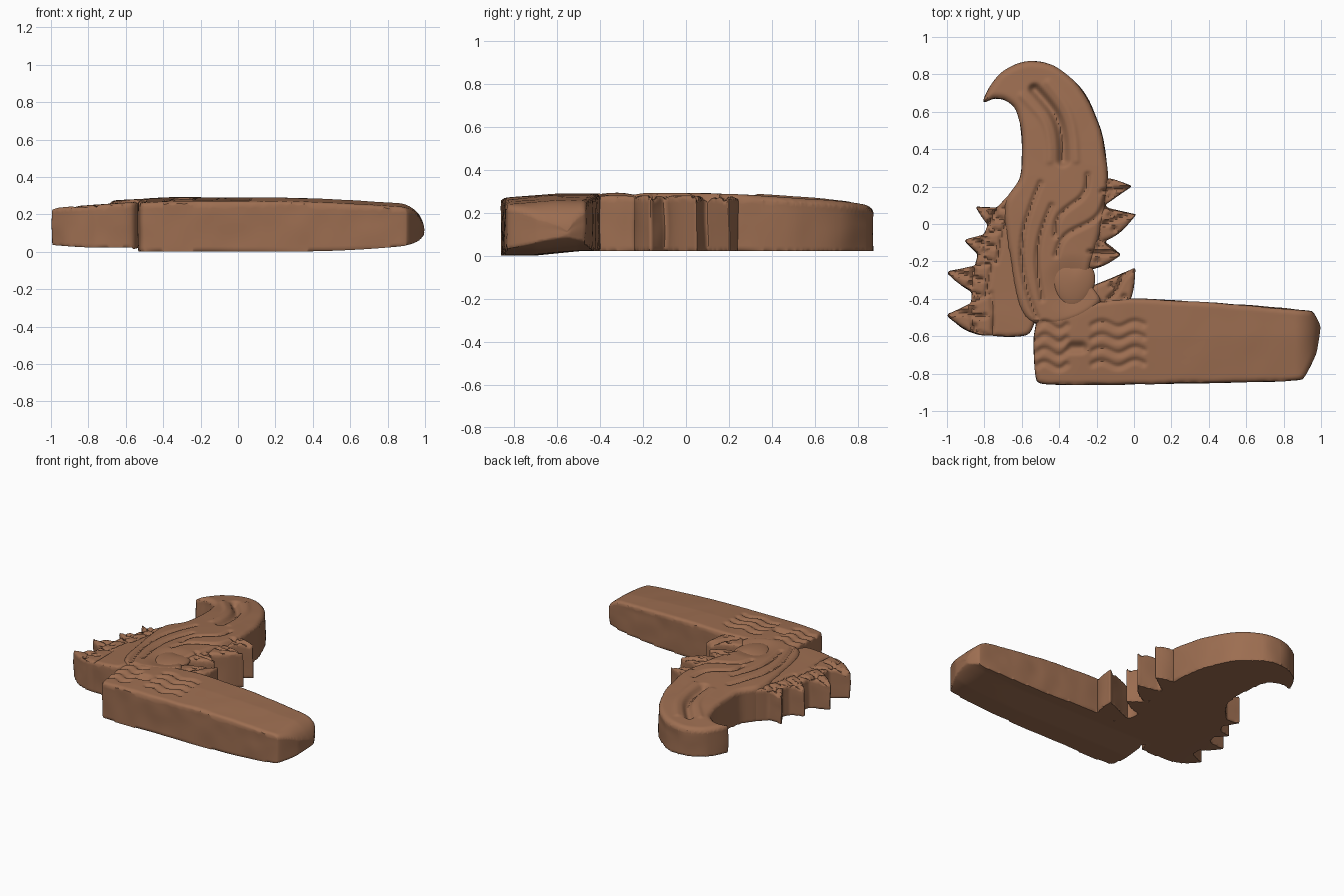
import bpy, bmesh, math
from mathutils import Vector, kdtree, noise

if "Cube" in bpy.data.objects:
    bpy.data.objects.remove(bpy.data.objects["Cube"])

wood = bpy.data.materials.new("carved brown wood")
wood.diffuse_color = (0.335, 0.155, 0.082, 1)
wood.use_nodes = True
wood.node_tree.nodes["Principled BSDF"].inputs["Base Color"].default_value = wood.diffuse_color


def spline(pts, k):
    """Densely sampled smooth closed line through a few 2D points."""
    P = [Vector((p[0], p[1], 0)) for p in pts]
    n, out = len(P), []
    for i in range(n):
        a, b = P[i], P[(i + 1) % n]
        L = (b - a).length
        ta = (b - P[i - 1]).normalized() * L * k
        tb = (P[(i + 2) % n] - a).normalized() * L * k
        m = max(3, int(L / .009))
        for j in range(m):
            t = j / m
            out.append(a * (2*t**3 - 3*t*t + 1) + ta * (t**3 - 2*t*t + t)
                       + b * (3*t*t - 2*t**3) + tb * (t**3 - t*t))
    return out


def bow(x0, y0, x1, y1, bend, waves=1, n=50):
    """Line from one point to another, bent sideways by sine waves."""
    a, b = Vector((x0, y0, 0)), Vector((x1, y1, 0))
    side = Vector((y0 - y1, x1 - x0, 0)).normalized()
    return [a.lerp(b, i / n) + side * bend * math.sin(math.pi * waves * i / n)
            for i in range(n + 1)]


def tree(points):
    kd = kdtree.KDTree(len(points))
    for i, p in enumerate(points):
        kd.insert(p, i)
    kd.balance()
    return kd


STROKES = []


def stroke(line, half_width, height):
    STROKES.append((half_width, height, tree(line)))


def leaf(tip_x, tip_y, base_x, base_y, width, bend):
    """Flame-shaped leaf outline; also carves its vein and two curls."""
    mid = bow(base_x, base_y, tip_x, tip_y, bend, n=10)
    d = (mid[-1] - mid[0]).normalized()
    side = Vector((-d.y, d.x, 0))
    half = [width * (1 - (i / 10) ** 1.6) for i in range(10)]
    stroke(bow(base_x, base_y, tip_x, tip_y, bend * .6, 2)[8:44], .022, -.02)
    for s in (-1, 1):
        stroke([mid[4] + side * s * half[4] * .55], .026, -.02)
    return ([p + side * h for p, h in zip(mid, half)] + [mid[-1]]
            + [p - side * h for p, h in reversed(list(zip(mid, half)))])


def top(x, y):
    z = .293 - .07 * max(0, -x - .3) ** 1.3 - .05 * (max(0, y) / .86) ** 1.5
    return z - .03 * (max(0, x - .2) / .65) ** 1.5 - .02 * max(0, (-.6 - y) / .25)


def bottom(x, y):
    z = .022 - .02 * min(1, max(0, (-.5 - y) / .2)) * (x > -.56)
    return z + .03 * (max(0, x - .3) / .6) ** 2 + .12 * max(0, -x - .75) ** 1.5


def carve(x, y):
    s, p = 0, Vector((x, y, 0))
    for w, h, kd in STROKES:
        d = kd.find(p)[2]
        if d < w:
            s += h * (1 + math.cos(math.pi * d / w)) / 2
    return max(s, -.045)


def finish(ob):
    ob.data.materials.clear()
    ob.data.materials.append(wood)
    bpy.ops.object.select_all(action="DESELECT")
    ob.select_set(True)
    bpy.context.view_layer.objects.active = ob
    bpy.ops.object.shade_smooth_by_angle(angle=math.radians(40))


def slab(name, outlines, k, drop=0, r=.03):
    """Cut outlines from thick board, merge them, round the top edge and carve."""
    H = .25
    lines = [spline(o, k) for o in outlines]
    edge = tree([p for line in lines for p in line])
    bm = bmesh.new()
    for line in lines:
        f = bm.faces.new([bm.verts.new(p) for p in line])
        low = list(f.verts)
        ext = bmesh.ops.extrude_face_region(bm, geom=[f])["geom"]
        bmesh.ops.translate(bm, vec=(0, 0, H),
                            verts=[v for v in ext if isinstance(v, bmesh.types.BMVert)])
        if not f.is_valid:
            bm.faces.new(low)
    bmesh.ops.triangulate(bm, faces=bm.faces[:])
    bmesh.ops.recalc_face_normals(bm, faces=bm.faces[:])
    me = bpy.data.meshes.new(name)
    bm.to_mesh(me)
    bm.free()
    ob = bpy.data.objects.new(name, me)
    bpy.context.collection.objects.link(ob)
    bpy.context.view_layer.objects.active = ob
    mod = ob.modifiers.new("remesh", "REMESH")
    mod.mode, mod.voxel_size = "VOXEL", .01
    bpy.ops.object.modifier_apply(modifier=mod.name)
    for v in ob.data.vertices:
        x, y, z = v.co
        u = min(1, max(0, z / H))
        lo, hi = bottom(x, y), top(x, y) - drop
        w = max(0, (u - .7) / .3)
        nz = lo + (hi - lo) * u
        if w > 0:
            d = edge.find(Vector((x, y, 0)))[2]
            if d < r:
                nz -= w * r * (1 - math.sqrt(1 - (1 - d / r) ** 2))
            nz += w * carve(x, y)
        # worn round end of the beam
        t = min(1, max(0, (x - .86) / .135))
        nz = .1 + (nz - .1) * (.1 + .9 * math.sqrt(1 - t * t))
        # uneven hand-cut surface
        n = noise.noise(Vector((x, y, z)) * 7) * .005
        v.co = (x + n * .8, y + n, max(0, nz + n * .4 * u))
    finish(ob)


# Leaf outlines, left and right of the horn
left = [leaf(-.845, .09, -.68, .02, .07, .01), leaf(-.905, -.085, -.72, -.12, .085, .01),
        leaf(-1, -.255, -.78, -.30, .085, .01), leaf(-1, -.485, -.76, -.48, .11, .02)]
right = [leaf(-.015, .20, -.20, .16, .075, .01), leaf(.01, .05, -.20, 0, .095, -.01),
         leaf(-.07, -.165, -.27, -.14, .10, -.01), leaf(.005, -.235, -.17, -.42, .11, -.02)]

# Horn slot, then flutes down its root
stroke(bow(-.53, .72, -.38, .34, .05), .045, -.04)
for s in (-.07, .07):
    stroke(bow(-.53 + s, .72 + s / 2, -.38 + s, .34, .05), .03, .008)
for f in [(-.25, .26, -.42, -.06, .03, 2), (-.15, .14, -.42, -.17, .03, 2),
          (-.50, .22, -.52, -.50, -.09, 1), (-.44, .10, -.49, -.40, -.05, 1)]:
    stroke(bow(*f), .024, -.016)

# Hollow around the heart, eye hollow and wavy lines on the beam
stroke([Vector((-.33, -.33, 0))], .18, -.024)
stroke(bow(-.33, -.66, -.28, -.66, 0), .045, -.028)
for i in range(4):
    y = -.55 - .07 * i
    stroke(bow(-.52, y, -.36, y + .01, .02, 2), .027, -.013)
    stroke(bow(-.22, y + .01, .05, y + .015, .015, 3), .027, -.013)

# Long plain beam
slab("beam", [[(-.535, -.60), (-.515, -.845), (-.24, -.86), (.62, -.845), (.90, -.83),
               (.975, -.69), (.995, -.55), (.95, -.47), (.56, -.43), (-.03, -.40),
               (-.50, -.46)]], .35, .003, .025)

# Curved horn with its broad root
slab("horn", [[(-.805, .655), (-.73, .79), (-.64, .85), (-.55, .87), (-.42, .84), (-.28, .72),
               (-.18, .51), (-.14, .23), (-.18, -.05), (-.24, -.28), (-.18, -.42), (-.40, -.54),
               (-.58, -.50), (-.66, -.20), (-.69, .11), (-.61, .25), (-.60, .45),
               (-.63, .61), (-.69, .66), (-.75, .67)]], .9, 0, .035)

# Jagged leaves, the left ones joined by a common core
core = [(-.62, .18), (-.73, .09), (-.80, -.05), (-.85, -.22), (-.87, -.38), (-.85, -.57),
        (-.56, -.585), (-.50, -.25)]
slab("left_leaves", left + [core], .5, .016, .024)
slab("right_leaves", right, .5, .012, .024)

# Heart-shaped boss in the middle
bpy.ops.mesh.primitive_uv_sphere_add(segments=40, ring_count=20, location=(-.325, -.32, .262))
heart = bpy.context.object
heart.name = "heart_boss"
for v in heart.data.vertices:
    x, y, z = v.co
    notch = .25 * math.exp(-(x / .35) ** 2) * max(0, y)
    v.co = (x * .115 * (1 + .22 * y), (y - notch) * .135, z * .032)
finish(heart)
